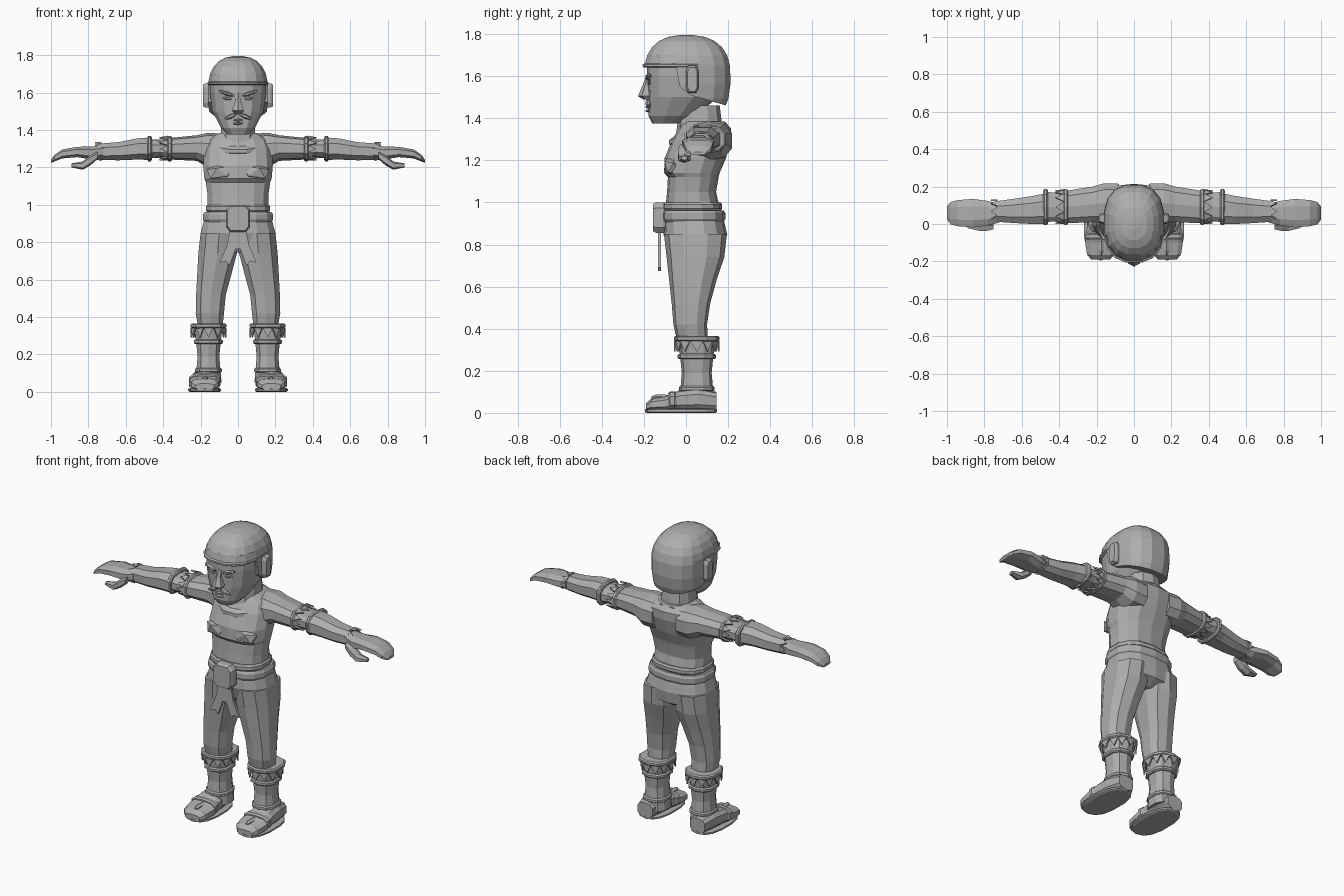
import bpy, bmesh, math
from mathutils import Matrix, Vector

if "Cube" in bpy.data.objects:
    bpy.data.objects.remove(bpy.data.objects["Cube"])

GREY = (.42, .42, .42, 1)
clay = bpy.data.materials.new("plain_grey")
clay.use_nodes = True
clay.diffuse_color = GREY
clay.node_tree.nodes["Principled BSDF"].inputs["Base Color"].default_value = GREY


def finish(name, bm, mirror=False):
    """Turn the bmesh into a named object, optionally mirrored across x."""
    bmesh.ops.recalc_face_normals(bm, faces=bm.faces)
    mesh = bpy.data.meshes.new(name)
    bm.to_mesh(mesh)
    bm.free()
    mesh.materials.append(clay)
    part = bpy.data.objects.new(name, mesh)
    bpy.context.collection.objects.link(part)
    if mirror:
        part.modifiers.new("Mirror", 'MIRROR')
    return part


def place(axis, along, u, v):
    return Vector({'X': (along, u, v), 'Y': (u, along, v), 'Z': (u, v, along)}[axis])


def outline(axis, section, sides, power, shear=0):
    """Rounded-box ring filling a section: position, u range, v range."""
    along, u_min, u_max, v_min, v_max = section
    angles = [math.tau * (i + .5) / sides for i in range(sides)]

    def spread(wave, low, high):
        raw = [math.copysign(abs(wave(a)) ** (2 / power), wave(a)) for a in angles]
        return [(low + high + (high - low) * r / max(raw)) / 2 for r in raw]

    return [place(axis, along + shear * v, u, v)
            for u, v in zip(spread(math.cos, u_min, u_max), spread(math.sin, v_min, v_max))]


def loft(name, axis, sections, sides=10, power=2.5, mirror=False, shear=0):
    """Skin a row of rounded-box rings and cap both ends."""
    bm = bmesh.new()
    rings = [[bm.verts.new(p) for p in outline(axis, s, sides, power, shear)] for s in sections]
    for a, b in zip(rings, rings[1:]):
        for i in range(sides):
            j = (i + 1) % sides
            bm.faces.new((a[i], a[j], b[j], b[i]))
    bm.faces.new(rings[0])
    bm.faces.new(rings[-1])
    return finish(name, bm, mirror)


def centred(rows, middle=0):
    """Sections given as position, half width, v range, around one middle line."""
    return [(along, middle - half, middle + half, low, high) for along, half, low, high in rows]


def grow(box, amount):
    return tuple(edge + amount * sign for edge, sign in zip(box, (-1, 1, -1, 1)))


def band(name, axis, middle, width, box, rim=.008, **options):
    """Short slab or ring with a bevelled edge."""
    half = width / 2
    inner = grow(box, -rim)
    loft(name, axis, [(middle - half, *inner), (middle - half / 2, *box),
                      (middle + half / 2, *box), (middle + half, *inner)], **options)


def teeth(name, axis, along, box, depth, sides=12):
    """Pointed trim hanging from a limb outline."""
    bm = bmesh.new()
    ring = outline(axis, (along, *box), sides, 2.2)
    for a, b in zip(ring, ring[1:] + ring[:1]):
        tip = (a + b) / 2 + place(axis, depth, 0, 0)
        bm.faces.new([bm.verts.new(p) for p in (a, b, tip)])
    trim = finish(name, bm, mirror=True)
    trim.modifiers.new("Thickness", 'SOLIDIFY').thickness = .008


def prism(name, axis, points, start, end):
    """Extrude a flat outline along an axis."""
    bm = bmesh.new()
    face = bm.faces.new([bm.verts.new(place(axis, start, u, v)) for u, v in points])
    grown = bmesh.ops.extrude_face_region(bm, geom=[face])["geom"]
    moved = [g for g in grown if isinstance(g, bmesh.types.BMVert)]
    bmesh.ops.translate(bm, vec=place(axis, end - start, 0, 0), verts=moved)
    return finish(name, bm)


def lump(name, location, size, tilt=0, mirror=True):
    """Small faceted detail, tilted about y."""
    bm = bmesh.new()
    bmesh.ops.create_icosphere(bm, subdivisions=1, radius=1)
    turn = Matrix.Rotation(math.radians(tilt), 4, 'Y')
    bm.transform(Matrix.Translation(location) @ turn @ Matrix.Diagonal((*size, 1)))
    finish(name, bm, mirror)


# Head and neck
loft("neck", 'Z', centred([(1.3, .1, -.05, .18), (1.46, .085, -.03, .16)]))
loft("head", 'Z', centred([(1.375, .055, -.16, -.03), (1.41, .09, -.178, .05), (1.5, .137, -.18, .15),
                           (1.6, .15, -.185, .17), (1.7, .148, -.185, .17)]), sides=14)

# Helmet: a boxy dome with the face opening cut away
dome = []
for step in range(10):
    angle = math.radians(-50 + 15 * step)
    reach = math.cos(angle) ** .8
    rise = math.copysign(abs(math.sin(angle)) ** .8, angle)
    height = 1.6 + rise * (.196 if rise > 0 else .25)
    dome.append((height, .162 * reach, -.2 * reach, .212 * reach))
helmet = loft("helmet", 'Z', centred(dome), sides=16)
opening = prism("face_opening_cutter", 'X', [(-.4, 1.64), (-.05, 1.66), (-.03, 1.55), (.02, 1.51),
                                            (.4, 1.4), (.4, 1.2), (-.4, 1.2)], -.5, .5)
opening.hide_render = True
cut = helmet.modifiers.new("Opening", 'BOOLEAN')
cut.object = opening
cut.solver = 'EXACT'
bpy.context.view_layer.objects.active = helmet
bpy.ops.object.modifier_apply(modifier=cut.name)
bpy.data.objects.remove(opening)
band("helmet_brow_rim", 'Z', 1.65, .02, (-.162, .162, -.206, .2), sides=16)
band("ear_cup", 'X', .16, .055, (0, .06, 1.52, 1.65), sides=8, power=4, mirror=True)

# Face
loft("nose", 'Z', centred([(1.488, .018, -.2, -.15), (1.505, .032, -.228, -.15),
                           (1.56, .013, -.205, -.15), (1.6, .014, -.19, -.15)]), sides=6)
lump("brow", (.06, -.176, 1.595), (.05, .018, .012), tilt=-18)
lump("eye", (.058, -.172, 1.568), (.03, .012, .009), tilt=-8)
lump("moustache", (.04, -.182, 1.472), (.042, .014, .012), tilt=24)
for name, height in (("upper_lip", 1.453), ("lower_lip", 1.435)):
    lump(name, (0, -.18, height), (.032, .014, .008), mirror=False)

# Torso
loft("torso", 'Z', centred([(.95, .165, -.1, .165), (1.05, .162, -.09, .143), (1.12, .172, -.086, .155),
                            (1.14, .18, -.104, .16), (1.21, .186, -.102, .19), (1.3, .18, -.065, .215),
                            (1.35, .16, -.035, .215), (1.385, .1, -.02, .185)]), sides=14)
band("collar", 'Z', 1.31, .04, (-.125, .125, -.08, .19), rim=.02, sides=12, shear=.3)
lump("chest_muscle", (.085, -.06, 1.175), (.09, .05, .055), tilt=8)

# Belt, buckle and hanging cloth
band("upper_belt", 'Z', .98, .04, (-.172, .172, -.112, .172), sides=14)
band("lower_belt", 'Z', .935, .055, (-.187, .187, -.114, .187), sides=14)
band("buckle", 'Y', -.125, .065, (-.065, .065, .855, 1), sides=8, power=4)
half_cloth = [(.04, .88), (.06, .78), (.1, .69), (.065, .7), (.045, .675), (.012, .765)]
prism("hanging_cloth", 'Y', half_cloth + [(-x, z) for x, z in reversed(half_cloth)], -.132, -.118)

# Hips and legs
loft("hips", 'Z', centred([(.745, .1, -.06, .13), (.78, .19, -.085, .185), (.85, .2, -.108, .195),
                           (.96, .17, -.1, .17)]), sides=14)
loft("leg", 'Z', [(.33, .085, .21, -.04, .105), (.42, .075, .226, -.06, .1), (.52, .065, .224, -.068, .115),
                  (.63, .035, .218, -.08, .145), (.74, .006, .212, -.092, .182),
                  (.85, .002, .2, -.105, .194)], mirror=True)

# Boots
SHAFT = (.1, .216, -.02, .122)
loft("boot_shaft", 'Z', [(.05, *grow(SHAFT, .012)), (.19, *SHAFT), (.27, *grow(SHAFT, .008)),
                         (.35, *grow(SHAFT, .018))], mirror=True)
for name, height, flare in (("ankle_ring", .115, .014), ("boot_lower_ring", .268, .02), ("boot_cuff", .353, .038)):
    band(name, 'Z', height, .026, grow(SHAFT, flare), mirror=True)
teeth("boot_fringe", 'Z', .342, grow(SHAFT, .03), -.05)

# Feet
FOOT_LINE = .178
loft("foot", 'Y', centred([(-.19, .05, .01, .045), (-.165, .073, .01, .068), (-.1, .083, .01, .08),
                           (-.03, .075, .01, .108), (.06, .068, .01, .118), (.145, .05, .01, .1)], FOOT_LINE),
     power=3, mirror=True)
band("sole", 'Z', .01, .02, (.09, .266, -.195, .148), sides=14, mirror=True)
band("instep_strap", 'Y', -.065, .04, (.093, .263, .012, .102), power=3, mirror=True)
band("toe_seam", 'Y', -.12, .09, (.16, .19, .04, .087), sides=6, mirror=True)

# Arms
ELBOW = (.01, .172, 1.248, 1.352)
loft("sleeve", 'X', [(.08, .02, .215, 1.2, 1.38), (.16, .005, .218, 1.2, 1.385), (.22, .01, .2, 1.235, 1.372),
                     (.36, *grow(ELBOW, .006))], mirror=True)
loft("elbow", 'X', [(.36, *ELBOW), (.42, *grow(ELBOW, -.004)), (.48, *ELBOW)], mirror=True)
for name, along in (("upper_arm_band", .365), ("elbow_band", .473)):
    band(name, 'X', along, .025, grow(ELBOW, .016), mirror=True)
teeth("sleeve_trim", 'X', .375, grow(ELBOW, .01), .045)
WRIST = (.012, .122, 1.24, 1.328)
loft("forearm", 'X', [(.47, 0, .165, 1.24, 1.36), (.54, 0, .15, 1.242, 1.355), (.64, .005, .135, 1.238, 1.335),
                      (.735, *WRIST)], sides=8, mirror=True)
teeth("glove_trim", 'X', .73, WRIST, .035, sides=8)

# Hands: curved mitten and curled thumb
loft("hand", 'X', centred([(.72, .05, 1.25, 1.32), (.78, .065, 1.242, 1.312), (.86, .076, 1.255, 1.31),
                           (.94, .07, 1.248, 1.296), (.98, .06, 1.232, 1.268), (1, .035, 1.225, 1.24)], .058),
     sides=8, mirror=True)
loft("thumb", 'X', centred([(.75, .02, 1.245, 1.285), (.79, .03, 1.21, 1.265), (.83, .028, 1.188, 1.232),
                            (.89, .014, 1.2, 1.222)], -.008), sides=6, mirror=True)
